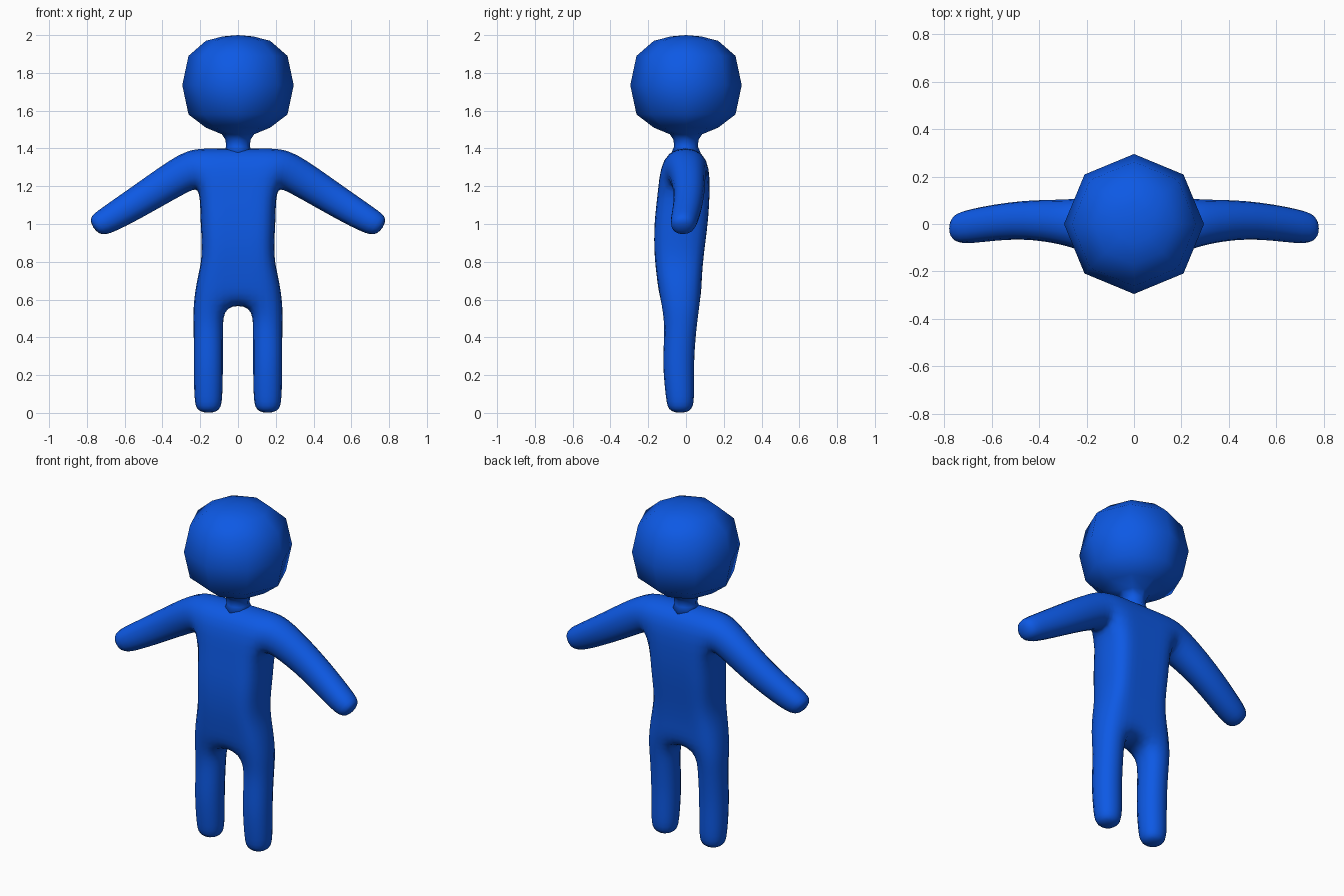
import bpy, bmesh, math
from mathutils import Vector

if "Cube" in bpy.data.objects:
    bpy.data.objects.remove(bpy.data.objects["Cube"], do_unlink=True)

blue = bpy.data.materials.new("bright_blue")
blue.use_nodes = True
blue.diffuse_color = (0.004, 0.1, 0.78, 1)
blue.node_tree.nodes["Principled BSDF"].inputs["Base Color"].default_value = blue.diffuse_color


def finish(bm, name):
    """Turn a bmesh into a smooth blue object."""
    bmesh.ops.recalc_face_normals(bm, faces=bm.faces)
    for face in bm.faces:
        face.smooth = True
    mesh = bpy.data.meshes.new(name)
    bm.to_mesh(mesh)
    bm.free()
    mesh.materials.append(blue)
    obj = bpy.data.objects.new(name, mesh)
    bpy.context.collection.objects.link(obj)
    return obj


def bridge(bm, a, b, skip=()):
    """Join two rings of equal length with quads."""
    n = len(a)
    for i in range(n):
        if i not in skip:
            j = (i + 1) % n
            bm.faces.new((a[i], a[j], b[j], b[i]))


def limb(bm, start, rings):
    """Extend a four-sided tube from a hole and cap its end."""
    for points in rings:
        ring = [bm.verts.new(p) for p in points]
        bridge(bm, start, ring)
        start = ring
    bm.faces.new(start)


def torso_ring(bm, z, wide, front, back, mid=0.07):
    xs = (-wide, -mid, mid, wide)
    points = [(x, front, z) for x in xs] + [(x, back, z) for x in reversed(xs)]
    return [bm.verts.new(p) for p in points]


def leg_ring(side, z, half, front, back):
    inner, outer = side * (0.157 - half), side * (0.157 + half)
    return [(inner, front, z), (outer, front, z), (outer, back, z), (inner, back, z)]


def arm_ring(side, x, y, z, tilt, half_y, half):
    up = Vector((math.sin(tilt), 0, math.cos(tilt))) * half
    depth = Vector((0, half_y, 0))
    mid = Vector((x, y, z))
    corners = (mid - depth - up, mid + depth - up, mid + depth + up, mid - depth + up)
    return [(side * c.x, c.y, c.z) for c in corners]


# Torso cage: height, half width, front, back
body = bmesh.new()
levels = [torso_ring(body, *row) for row in (
    (0.565, 0.245, -0.135, 0.08),
    (0.70, 0.225, -0.152, 0.082),
    (0.83, 0.19, -0.168, 0.092),
    (1.00, 0.205, -0.17, 0.116),
    (1.18, 0.205, -0.147, 0.128),
    (1.41, 0.20, -0.125, 0.12))]
for low, high in zip(levels, levels[1:]):
    bridge(body, low, high, skip=(3, 7) if high is levels[-1] else ())
hip, chest, top = levels[0], levels[-2], levels[-1]

# Shoulder top and crotch
for ids in ((0, 1, 6, 7), (1, 2, 5, 6), (2, 3, 4, 5)):
    body.faces.new([top[i] for i in ids])
body.faces.new([hip[i] for i in (1, 2, 5, 6)])

# Legs and arms, one of each per side
LEG = ((0.45, 0.084, -0.118, 0.062),
       (0.26, 0.084, -0.133, 0.047),
       (0.07, 0.082, -0.112, 0.052),
       (-0.005, 0.066, -0.098, 0.036))
ARM = ((0.27, 0.005, 1.285, 0.31, 0.105, 0.112),
       (0.48, 0.024, 1.148, 0.54, 0.085, 0.094),
       (0.70, -0.012, 1.012, 0.56, 0.081, 0.079),
       (0.772, -0.02, 0.98, 0.56, 0.062, 0.060))
for side, leg_ids, (f, b) in ((1, (2, 3, 4, 5), (3, 4)), (-1, (1, 0, 7, 6), (0, 7))):
    limb(body, [hip[i] for i in leg_ids], [leg_ring(side, *r) for r in LEG])
    limb(body, [chest[f], chest[b], top[b], top[f]], [arm_ring(side, *r) for r in ARM])

figure = finish(body, "body")
subdivision = figure.modifiers.new("rounding", "SUBSURF")
subdivision.levels = subdivision.render_levels = 2

# Head and neck: eight-sided turned profile
PROFILE = ((0, 2.0), (0.08, 1.993), (0.17, 1.97), (0.262, 1.89), (0.295, 1.735),
           (0.262, 1.58), (0.17, 1.51), (0.085, 1.475), (0.066, 1.445),
           (0.063, 1.41), (0.08, 1.37), (0, 1.36))
head = bmesh.new()
line = [head.verts.new((r, 0, z)) for r, z in PROFILE]
edges = [head.edges.new(pair) for pair in zip(line, line[1:])]
bmesh.ops.spin(head, geom=line + edges, cent=(0, 0, 0), axis=(0, 0, 1),
               angle=math.tau, steps=8)
bmesh.ops.remove_doubles(head, verts=head.verts, dist=0.0005)
finish(head, "head_and_neck")
